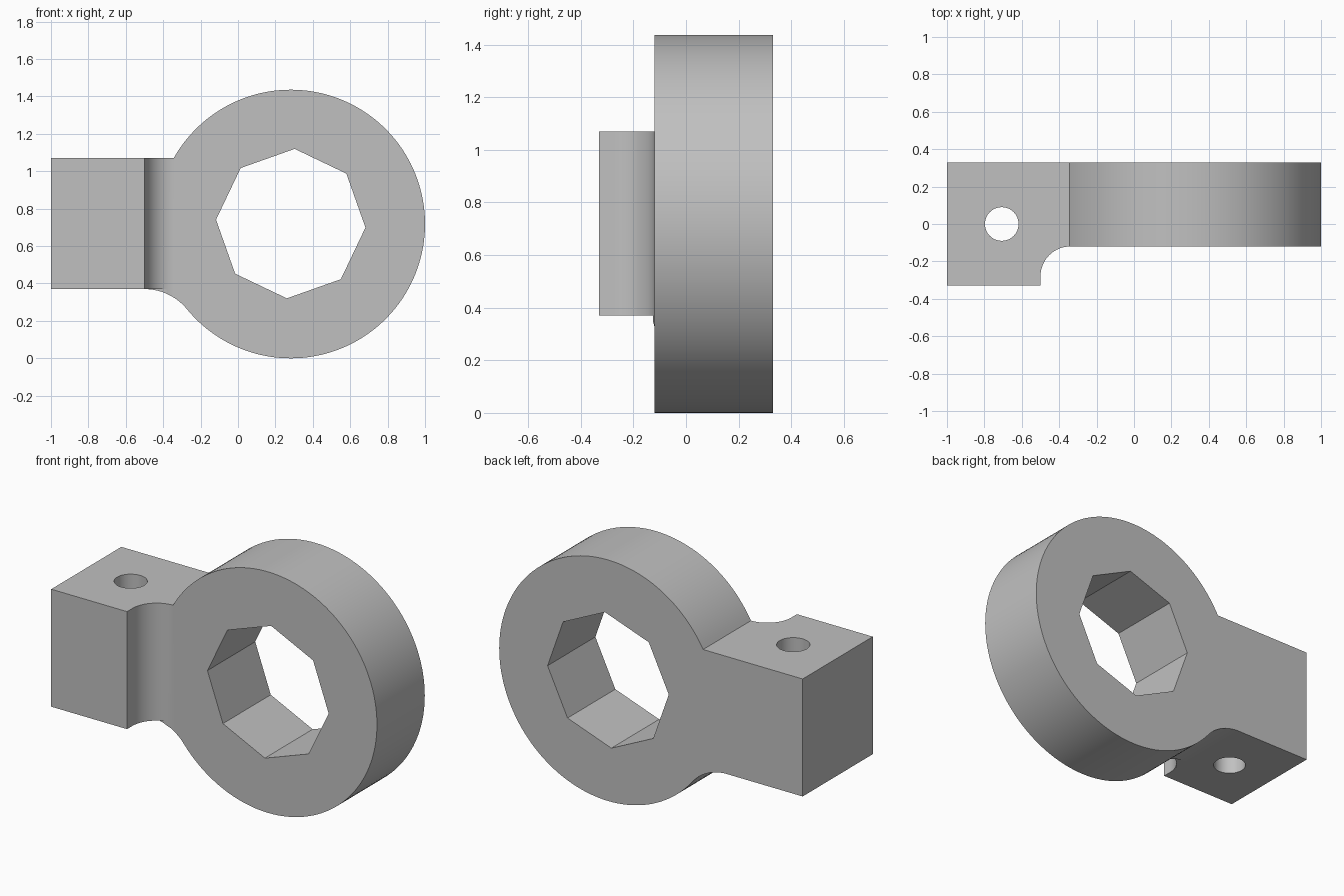
import bpy
import bmesh
from math import sin, cos, pi, radians, atan2, sqrt
from mathutils import Vector

if "Cube" in bpy.data.objects:
    bpy.data.objects.remove(bpy.data.objects["Cube"])

# Main dimensions
CX, CZ, R = 0.282, 0.718, 0.718        # ring centre and radius
FRONT, RING_FRONT, BACK = -0.33, -0.12, 0.33
LOW, HIGH = 0.37, 1.07                 # lug bottom and top
LUG_END = -0.5


def arc(cx, cy, r, start, end, steps):
    """Points along an arc, angles in radians."""
    return [(cx + r * cos(start + (end - start) * i / steps),
             cy + r * sin(start + (end - start) * i / steps)) for i in range(steps + 1)]


def prism(name, outline, axis, low, high):
    """Extrude a flat outline along y (outline in x, z) or z (outline in x, y)."""
    place = (lambda a, b: (a, low, b)) if axis == "y" else (lambda a, b: (a, b, low))
    shift = Vector((0, high - low, 0) if axis == "y" else (0, 0, high - low))
    bm = bmesh.new()
    face = bm.faces.new([bm.verts.new(place(a, b)) for a, b in outline])
    top = bmesh.ops.extrude_face_region(bm, geom=[face])["geom"]
    bmesh.ops.translate(bm, vec=shift, verts=[v for v in top if isinstance(v, bmesh.types.BMVert)])
    bmesh.ops.recalc_face_normals(bm, faces=bm.faces)
    mesh = bpy.data.meshes.new(name)
    bm.to_mesh(mesh)
    bm.free()
    obj = bpy.data.objects.new(name, mesh)
    bpy.context.collection.objects.link(obj)
    return obj


def cut(body, cutter):
    """Subtract the cutter and remove it."""
    mod = body.modifiers.new("cut", "BOOLEAN")
    mod.operation, mod.solver, mod.object = "DIFFERENCE", "EXACT", cutter
    bpy.context.view_layer.objects.active = body
    bpy.ops.object.modifier_apply(modifier=mod.name)
    bpy.data.objects.remove(cutter)


# Side outline: lug, ring and the fillet tangent to both below
dx, dz = CX - LUG_END, CZ - LOW
fillet = (dx * dx + dz * dz - R * R) / (2 * (R - dz))
fillet_z = LOW - fillet
touch = atan2(CZ - fillet_z, dx)
top_x = CX - sqrt(R * R - (HIGH - CZ) ** 2)
top_angle = atan2(HIGH - CZ, top_x - CX)
outline = [(-1, LOW), (-1, HIGH)]
outline += arc(CX, CZ, R, top_angle, touch - pi, 120)
outline += arc(LUG_END, fillet_z, fillet, touch, pi / 2, 20)[1:]
body = prism("ring_bracket", outline, "y", FRONT, BACK)

# Step where the fillet stops behind the lug
cut(body, prism("step_cutter", [(-0.49, -1), (0, -1), (0, RING_FRONT - 0.005),
                                (-0.49, RING_FRONT - 0.005)], "z", -0.5, LOW))

# Relief in front of the ring, with a rounded inner corner
r = 0.16
relief = [(2, -1), (2, RING_FRONT)]
relief += arc(LUG_END + r, RING_FRONT - r, r, pi / 2, pi, 20)
relief += [(LUG_END, -1)]
cut(body, prism("relief_cutter", relief, "z", -0.5, 2))

# Eight-sided bore and round bolt hole
bore = arc(CX, CZ + 0.002, 0.4, radians(-3), radians(357), 8)[:-1]
cut(body, prism("bore_cutter", bore, "y", -1, 1))
bolt = arc(-0.707, 0, 0.09, 0, 2 * pi, 48)[:-1]
cut(body, prism("bolt_cutter", bolt, "z", -0.5, 2))

# Plain grey finish
grey = bpy.data.materials.new("plain_grey")
grey.use_nodes = True
color = (0.53, 0.53, 0.53, 1)
grey.diffuse_color = color
grey.node_tree.nodes["Principled BSDF"].inputs["Base Color"].default_value = color
body.data.materials.clear()
body.data.materials.append(grey)
for poly in body.data.polygons:
    poly.material_index = 0

# Smooth curved walls, keep real edges sharp and flat faces flat
bpy.ops.object.select_all(action="DESELECT")
body.select_set(True)
bpy.context.view_layer.objects.active = body
bpy.ops.object.shade_smooth_by_angle(angle=radians(25))
flat = body.modifiers.new("flat_faces", "WEIGHTED_NORMAL")
flat.keep_sharp = True
